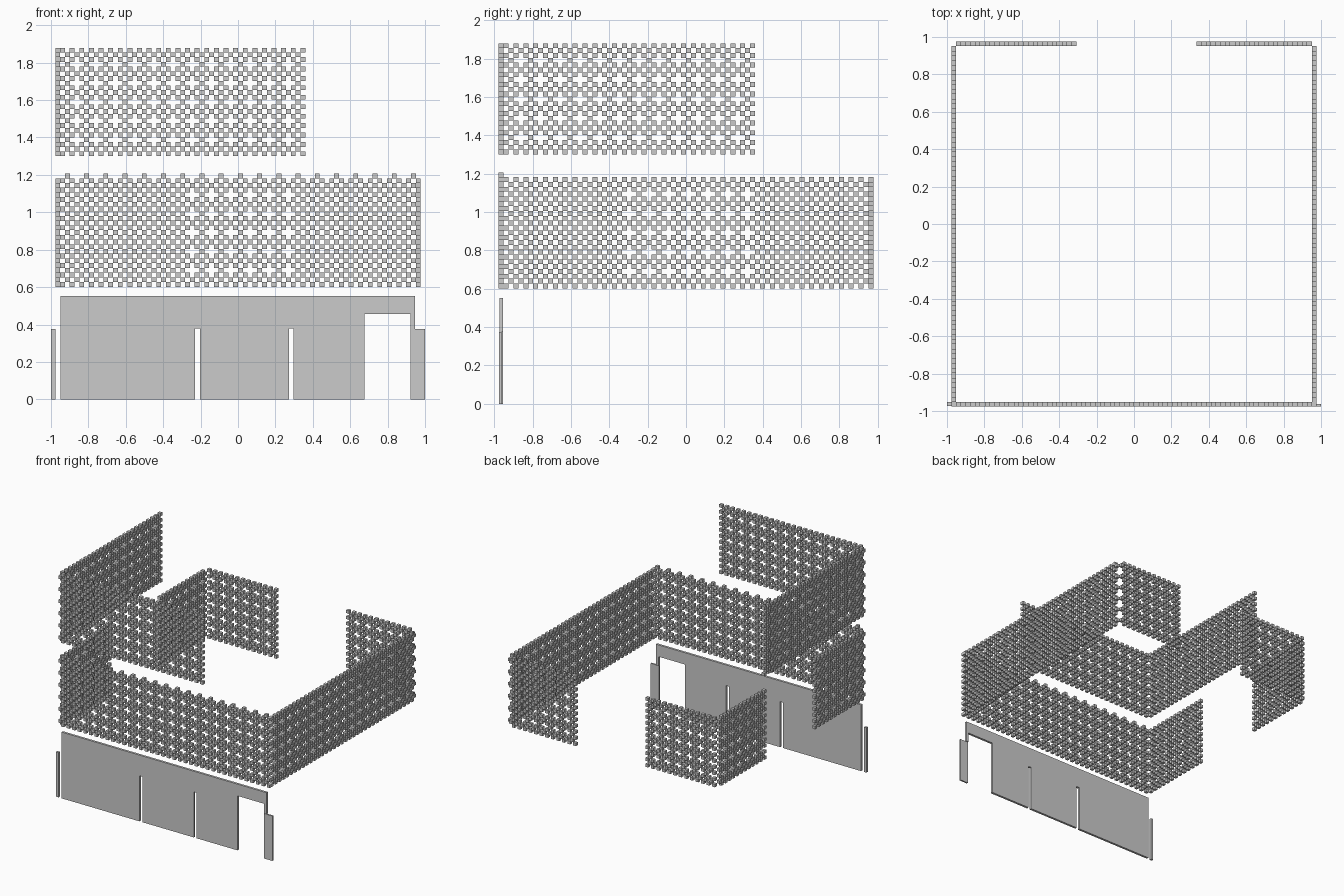
import bpy, bmesh
from mathutils import Matrix

if "Cube" in bpy.data.objects:
    bpy.data.objects.remove(bpy.data.objects["Cube"])

PITCH = 0.0257      # brick spacing along the wall
ROW = 0.0252        # brick spacing upwards
N = 76              # bricks along one full side
START = -PITCH * N / 2
EDGE = -START - PITCH / 2   # wall centre line


def finish(name, bm):
    bmesh.ops.recalc_face_normals(bm, faces=bm.faces)
    mesh = bpy.data.meshes.new(name)
    bm.to_mesh(mesh)
    bm.free()
    obj = bpy.data.objects.new(name, mesh)
    bpy.context.collection.objects.link(obj)
    return obj


def screen(name, axis, offset, first, last, z0, rows=23, phase=2):
    """Open brick lattice: chequered courses, every fourth course sparse."""
    bm = bmesh.new()
    size = Matrix.Diagonal((PITCH * 1.01, PITCH * 1.01, ROW * 1.01, 1))
    for r in range(rows):
        for c in range(first, last + 1):
            if (r + c) % 2 == 0 or (r % 4 == 3 and c % 4 != phase):
                continue
            along = START + (c + 0.5) * PITCH
            x, y = (along, offset) if axis == 'x' else (offset, along)
            place = Matrix.Translation((x, y, z0 + (r + 0.5) * ROW))
            bmesh.ops.create_cube(bm, size=1, matrix=place @ size)
    return finish(name, bm)


def slab(name, profile, y0, y1):
    """Extrude an x-z outline between two y planes."""
    bm = bmesh.new()
    face = bm.faces.new([bm.verts.new((x, y0, z)) for x, z in profile])
    out = bmesh.ops.extrude_face_region(bm, geom=[face])
    moved = [v for v in out['geom'] if isinstance(v, bmesh.types.BMVert)]
    bmesh.ops.translate(bm, verts=moved, vec=(0, y1 - y0, 0))
    return finish(name, bm)


# Ground floor: front wall with two slots and a doorway
slab("ground_wall", [
    (-0.95, 0), (-0.23, 0), (-0.23, 0.38), (-0.203, 0.38), (-0.203, 0),
    (0.272, 0), (0.272, 0.38), (0.298, 0.38), (0.298, 0),
    (0.675, 0), (0.675, 0.455), (0.922, 0.455), (0.922, 0.375),
    (0.945, 0.375), (0.945, 0.553), (-0.95, 0.553)], -0.972, -0.953)

# Ground floor side posts
slab("left_post", [(-1, 0), (-0.977, 0), (-0.977, 0.375), (-1, 0.375)], -0.972, -0.953)
slab("right_post", [(0.922, 0), (1, 0), (1, 0.375), (0.922, 0.375)], -0.976, -0.963)

# Middle floor brick screens
MID, TOP = 0.602, 1.30
screen("middle_front_screen", 'x', -EDGE, 0, 75, MID, rows=24)
screen("middle_right_screen", 'y', EDGE, 1, 74, MID, phase=0)
for tag, a, b in (("near", 1, 25), ("far", 51, 74)):
    screen("middle_left_screen_" + tag, 'y', -EDGE, a, b, MID)
    screen("middle_back_screen_" + tag, 'x', EDGE, a, b, MID, phase=0)

# Upper floor brick screens around the front left corner
screen("upper_front_screen", 'x', -EDGE, 0, 51, TOP)
screen("upper_left_screen", 'y', -EDGE, 1, 51, TOP)
